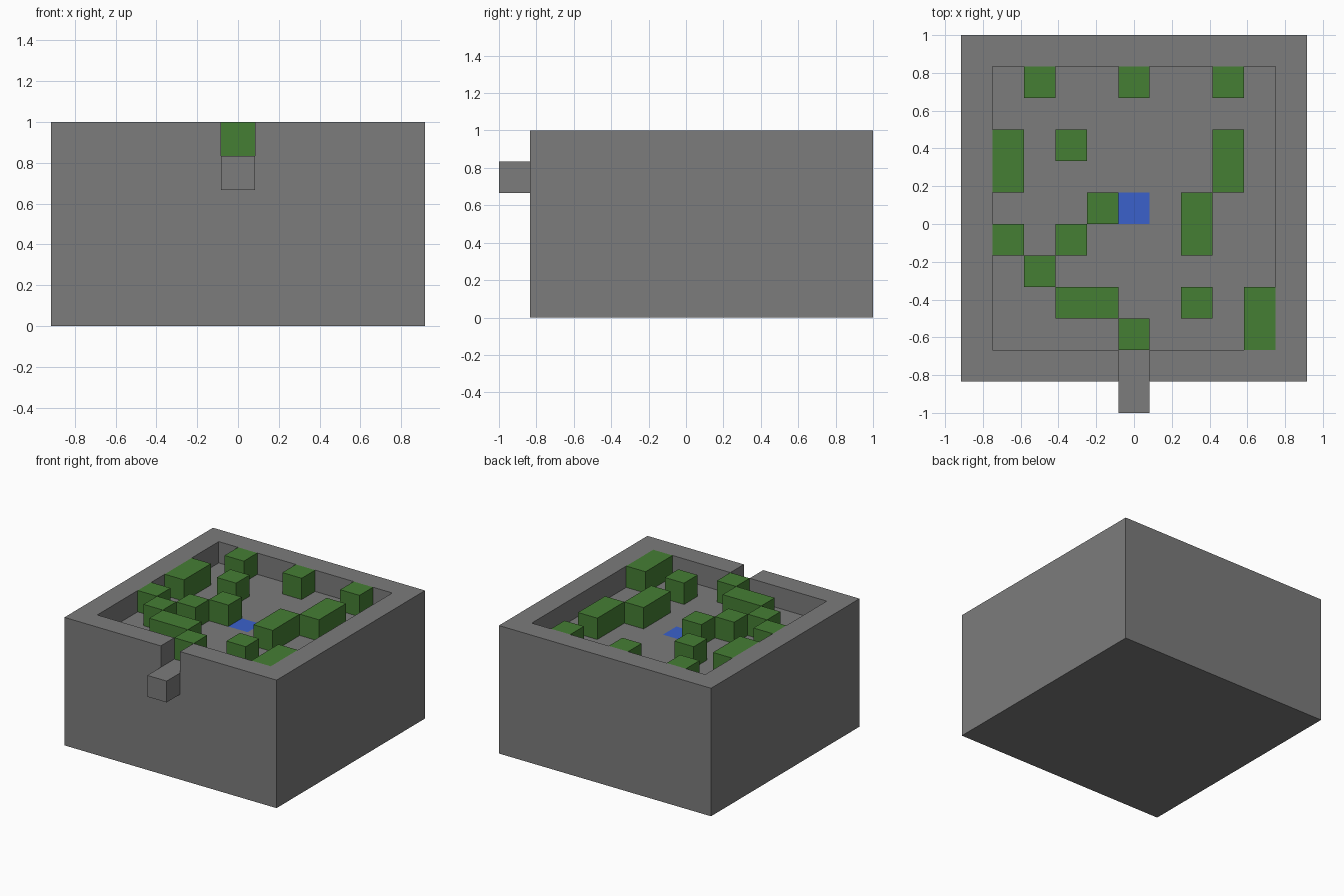
import bpy
import bmesh
from mathutils import Vector

if "Cube" in bpy.data.objects:
    bpy.data.objects.remove(bpy.data.objects["Cube"], do_unlink=True)

U = 1 / 6                      # one grid cell
FLOOR = 5 * U                  # courtyard floor height
TOP = 6 * U


def material(name, rgb):
    m = bpy.data.materials.new(name)
    m.use_nodes = True
    m.diffuse_color = (*rgb, 1)
    m.node_tree.nodes["Principled BSDF"].inputs["Base Color"].default_value = (*rgb, 1)
    return m


stone = material("stone grey", (0.2, 0.2, 0.2))
hedge = material("hedge green", (0.06, 0.21, 0.034))
water = material("water blue", (0.044, 0.12, 0.6))


def box(name, low, high, mats, open_bottom=False):
    """Axis-aligned box between two corners."""
    low, high = Vector(low), Vector(high)
    bm = bmesh.new()
    bmesh.ops.create_cube(bm, size=1)
    bmesh.ops.scale(bm, vec=high - low, verts=bm.verts)
    bmesh.ops.translate(bm, vec=(low + high) / 2, verts=bm.verts)
    if open_bottom:
        bm.normal_update()
        under = [f for f in bm.faces if f.normal.z < -0.5]
        bmesh.ops.delete(bm, geom=under, context="FACES_ONLY")
    mesh = bpy.data.meshes.new(name)
    bm.to_mesh(mesh)
    bm.free()
    for m in mats:
        mesh.materials.append(m)
    ob = bpy.data.objects.new(name, mesh)
    bpy.context.collection.objects.link(ob)
    return ob


def carve(target, low, high):
    """Cut a box-shaped hole and discard the cutter."""
    cutter = box("cutter", low, high, [stone])
    cutter.hide_render = True
    mod = target.modifiers.new("carve", "BOOLEAN")
    mod.operation, mod.solver, mod.object = "DIFFERENCE", "EXACT", cutter
    bpy.context.view_layer.objects.active = target
    bpy.ops.object.modifier_apply(modifier=mod.name)
    bpy.data.objects.remove(cutter, do_unlink=True)


# Walled block with a sunken courtyard and a gateway in the front wall
block = box("walled_block", (-5.5 * U, -5 * U, 0), (5.5 * U, 6 * U, TOP), [stone, water])
carve(block, (-4.5 * U, -4 * U, FLOOR), (4.5 * U, 5 * U, TOP + U))
carve(block, (-U / 2, -6 * U, FLOOR), (U / 2, -3.5 * U, TOP + U))

# Pool: one floor cell, cut into the floor face and coloured blue
bm = bmesh.new()
bm.from_mesh(block.data)
for co, no in (((-U / 2, 0, 0), (1, 0, 0)), ((U / 2, 0, 0), (1, 0, 0)),
               ((0, 0, 0), (0, 1, 0)), ((0, U, 0), (0, 1, 0))):
    floor = [f for f in bm.faces
             if f.normal.z > 0.9 and abs(f.calc_center_median().z - FLOOR) < 0.01]
    parts = set(floor) | {e for f in floor for e in f.edges} | {v for f in floor for v in f.verts}
    bmesh.ops.bisect_plane(bm, geom=list(parts), plane_co=co, plane_no=no, dist=1e-5)
    bm.normal_update()
for f in bm.faces:
    c = f.calc_center_bounds()
    f.material_index = int(f.normal.z > 0.9 and abs(c.z - FLOOR) < 0.01
                           and abs(c.x) < 0.01 and abs(c.y - U / 2) < 0.01)
bm.to_mesh(block.data)
bm.free()

# Doorstep in front of the gateway
box("doorstep", (-U / 2, -6 * U, FLOOR - U), (U / 2, -5 * U, FLOOR), [stone])

# Hedges: column, row, cells wide, cells deep
hedges = [(1, 8, 1, 1), (4, 8, 1, 1), (7, 8, 1, 1), (0, 5, 1, 2), (2, 6, 1, 1),
          (7, 5, 1, 2), (3, 4, 1, 1), (6, 3, 1, 2), (0, 3, 1, 1), (2, 3, 1, 1),
          (1, 2, 1, 1), (2, 1, 2, 1), (6, 1, 1, 1), (8, 0, 1, 2), (4, 0, 1, 1)]
for n, (col, row, wide, deep) in enumerate(hedges, 1):
    x, y = (col - 4.5) * U, (row - 4) * U
    box(f"hedge_{n}", (x, y, FLOOR), (x + wide * U, y + deep * U, TOP), [hedge], True)
